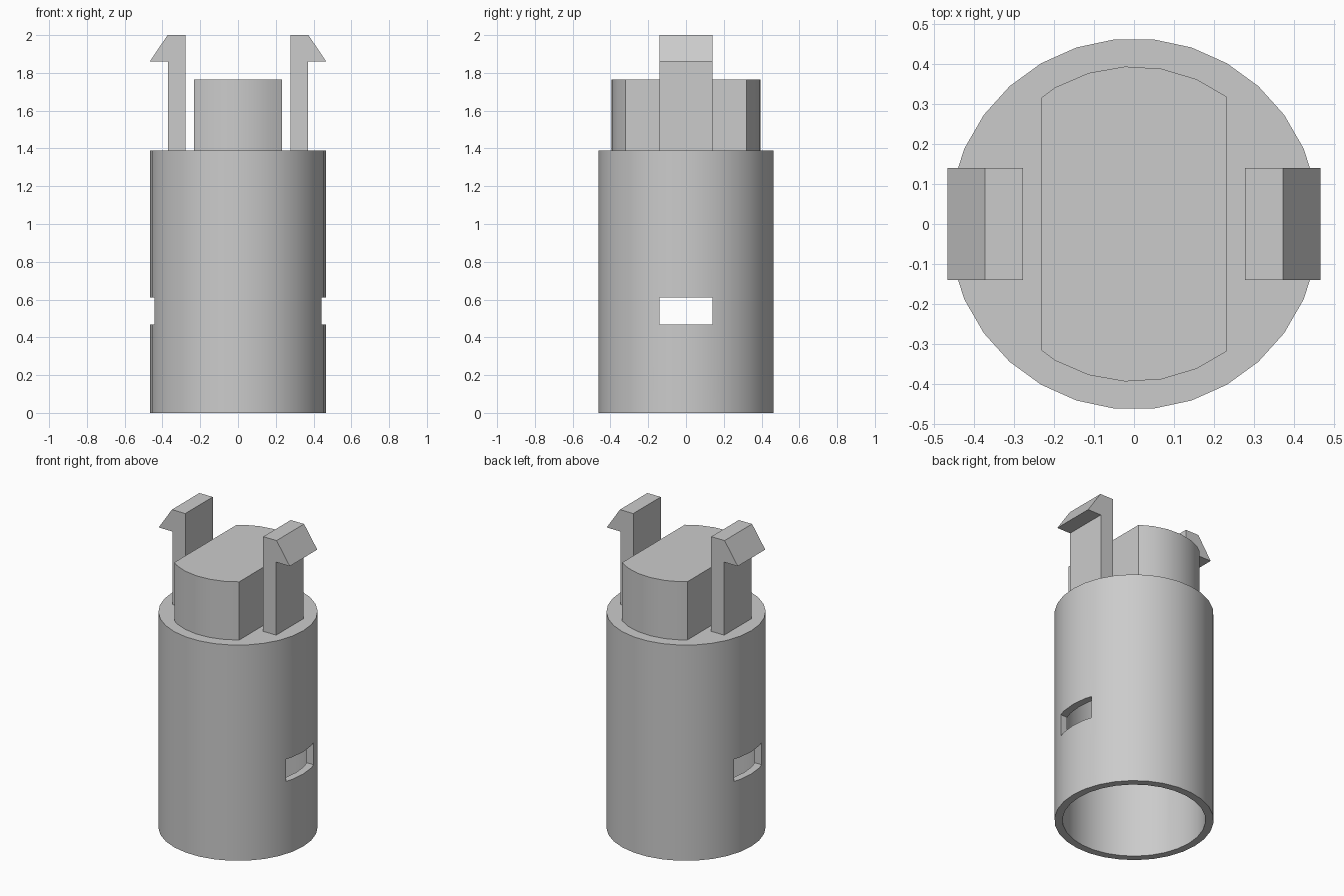
import bpy
import bmesh
from math import sin, cos, pi, radians

cube = bpy.data.objects.get("Cube")
if cube:
    bpy.data.objects.remove(cube, do_unlink=True)

BODY_R, INNER_R, PLUG_R = 0.465, 0.418, 0.395
SHOULDER, PLUG_TOP, TOP = 1.39, 1.765, 2.0
CAVITY_TOP = 1.3
CLIP_HALF = 0.14

grey = bpy.data.materials.new("plain grey")
grey.use_nodes = True
colour = (0.6, 0.6, 0.6, 1)
grey.diffuse_color = colour
grey.node_tree.nodes["Principled BSDF"].inputs["Base Color"].default_value = colour


def make_object(name, bm):
    bmesh.ops.recalc_face_normals(bm, faces=bm.faces[:])
    mesh = bpy.data.meshes.new(name)
    bm.to_mesh(mesh)
    bm.free()
    mesh.materials.append(grey)
    obj = bpy.data.objects.new(name, mesh)
    bpy.context.collection.objects.link(obj)
    return obj


def prism(name, points, offset):
    """Extrude a closed outline of 3D points into a solid."""
    bm = bmesh.new()
    face = bm.faces.new([bm.verts.new(p) for p in points])
    new = bmesh.ops.extrude_face_region(bm, geom=[face])["geom"]
    verts = [v for v in new if isinstance(v, bmesh.types.BMVert)]
    bmesh.ops.translate(bm, verts=verts, vec=offset)
    return make_object(name, bm)


def activate(obj):
    bpy.ops.object.select_all(action='DESELECT')
    obj.select_set(True)
    bpy.context.view_layer.objects.active = obj


def smooth(obj):
    activate(obj)
    bpy.ops.object.shade_smooth_by_angle(angle=radians(30))


def box(name, x, y, z0, z1):
    return prism(name, [(-x, -y, z0), (x, -y, z0), (x, y, z0), (-x, y, z0)],
                 (0, 0, z1 - z0))


# Hollow body: outer wall, closed shoulder, open underside
SIDES = 30
bm = bmesh.new()
rings = [[bm.verts.new((r * cos(2 * pi * i / SIDES), r * sin(2 * pi * i / SIDES), z))
          for i in range(SIDES)]
         for r, z in ((INNER_R, CAVITY_TOP), (INNER_R, 0), (BODY_R, 0), (BODY_R, SHOULDER))]
for a, b in zip(rings, rings[1:]):
    for i in range(SIDES):
        j = (i + 1) % SIDES
        bm.faces.new((a[i], a[j], b[j], b[i]))
bm.faces.new(rings[0])
bm.faces.new(rings[-1])
body = make_object("body", bm)

# Latch windows through both side walls
cutter = box("window_cutter", 0.6, CLIP_HALF, 0.467, 0.61)
cutter.hide_render = True
cut = body.modifiers.new("windows", 'BOOLEAN')
cut.operation = 'DIFFERENCE'
cut.solver = 'EXACT'
cut.object = cutter
activate(body)
bpy.ops.object.modifier_apply(modifier=cut.name)
bpy.data.objects.remove(cutter, do_unlink=True)
smooth(body)

# Plug: round block with a flat on each side
bm = bmesh.new()
bmesh.ops.create_circle(bm, cap_ends=True, segments=27, radius=PLUG_R)
for v in bm.verts:
    a = 2 * pi * v.index / 27
    v.co = (PLUG_R * cos(a), PLUG_R * sin(a), SHOULDER)
for side in (1, -1):
    bmesh.ops.bisect_plane(bm, geom=bm.verts[:] + bm.edges[:] + bm.faces[:],
                           plane_co=(side * 0.232, 0, 0), plane_no=(side, 0, 0),
                           clear_outer=True)
bm.faces.ensure_lookup_table()
outline = [v.co.copy() for v in bm.faces[0].verts]
bm.free()
plug = prism("plug", outline, (0, 0, PLUG_TOP - SHOULDER))
smooth(plug)

# Snap clips: upright arm with an outward barb
hook = [(0.278, SHOULDER), (0.37, SHOULDER), (0.37, 1.86), (0.467, 1.86),
        (0.373, TOP), (0.278, TOP)]
for name, side in (("left_clip", 1), ("right_clip", -1)):
    prism(name, [(side * x, -CLIP_HALF, z) for x, z in hook], (0, 2 * CLIP_HALF, 0))
